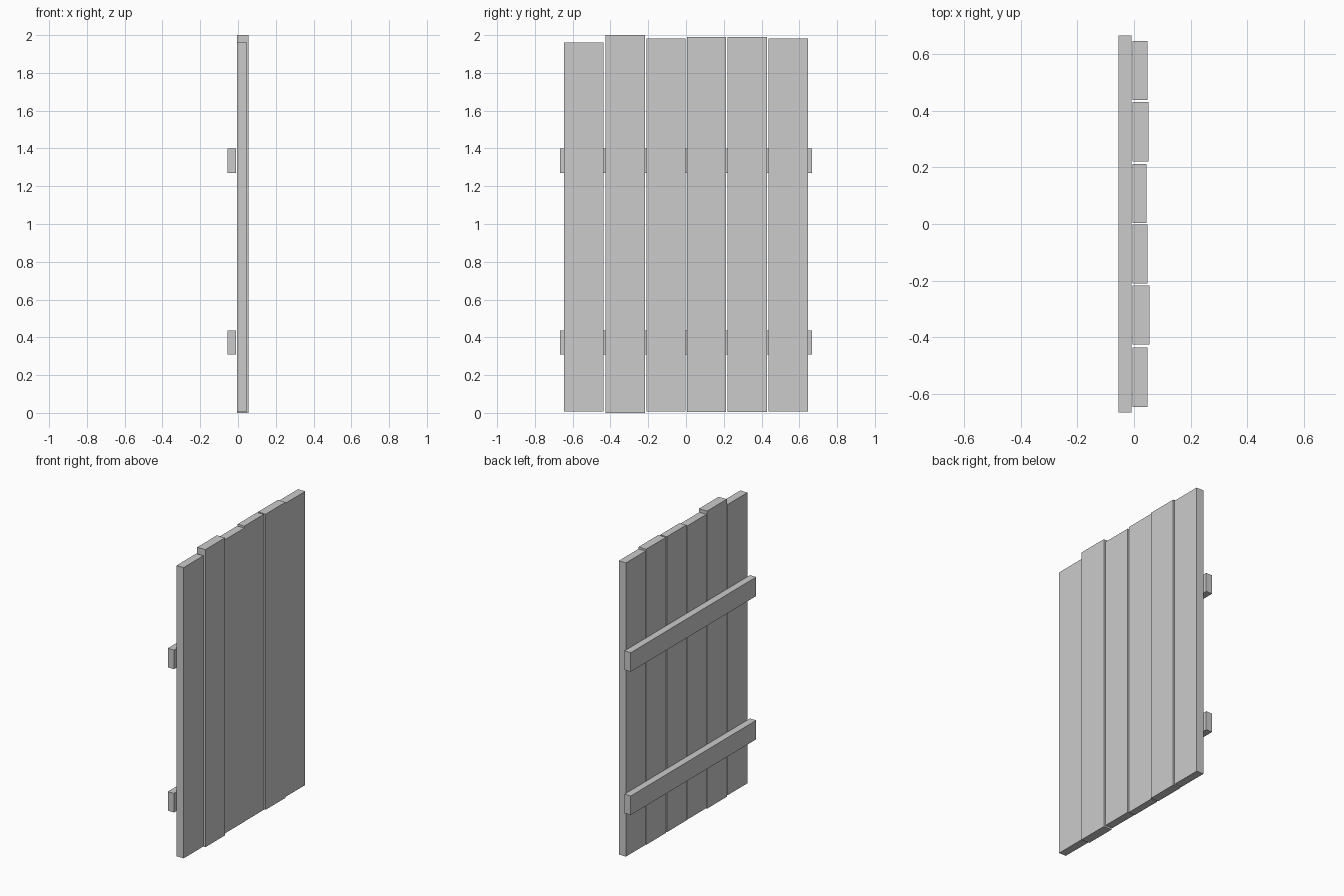
import bpy

if "Cube" in bpy.data.objects:
    bpy.data.objects.remove(bpy.data.objects["Cube"])


def box(name, lo, hi):
    """Axis-aligned box between two corners."""
    size = [h - l for l, h in zip(lo, hi)]
    mid = [(h + l) / 2 for l, h in zip(lo, hi)]
    bpy.ops.mesh.primitive_cube_add(size=1, location=mid)
    ob = bpy.context.object
    ob.name = name
    ob.scale = size
    bpy.ops.object.transform_apply(location=False, rotation=False, scale=True)
    return ob


# Upright planks: y start, y end, front face x, bottom z, top z
planks = [
    (-0.645, -0.436, 0.048, 0.007, 1.961),
    (-0.426, -0.217, 0.0555, 0.0, 2.0),
    (-0.210, -0.002, 0.048, 0.007, 1.981),
    (0.004, 0.211, 0.044, 0.005, 1.991),
    (0.220, 0.430, 0.052, 0.004, 1.991),
    (0.437, 0.645, 0.048, 0.007, 1.981),
]
for i, (y0, y1, x1, z0, z1) in enumerate(planks, 1):
    box(f"plank_{i}", (-0.005, y0, z0), (x1, y1, z1))

# Cross rails on the back
for name, z in (("lower_rail", 0.308), ("upper_rail", 1.271)):
    box(name, (-0.0555, -0.666, z), (-0.0095, 0.666, z + 0.128))
